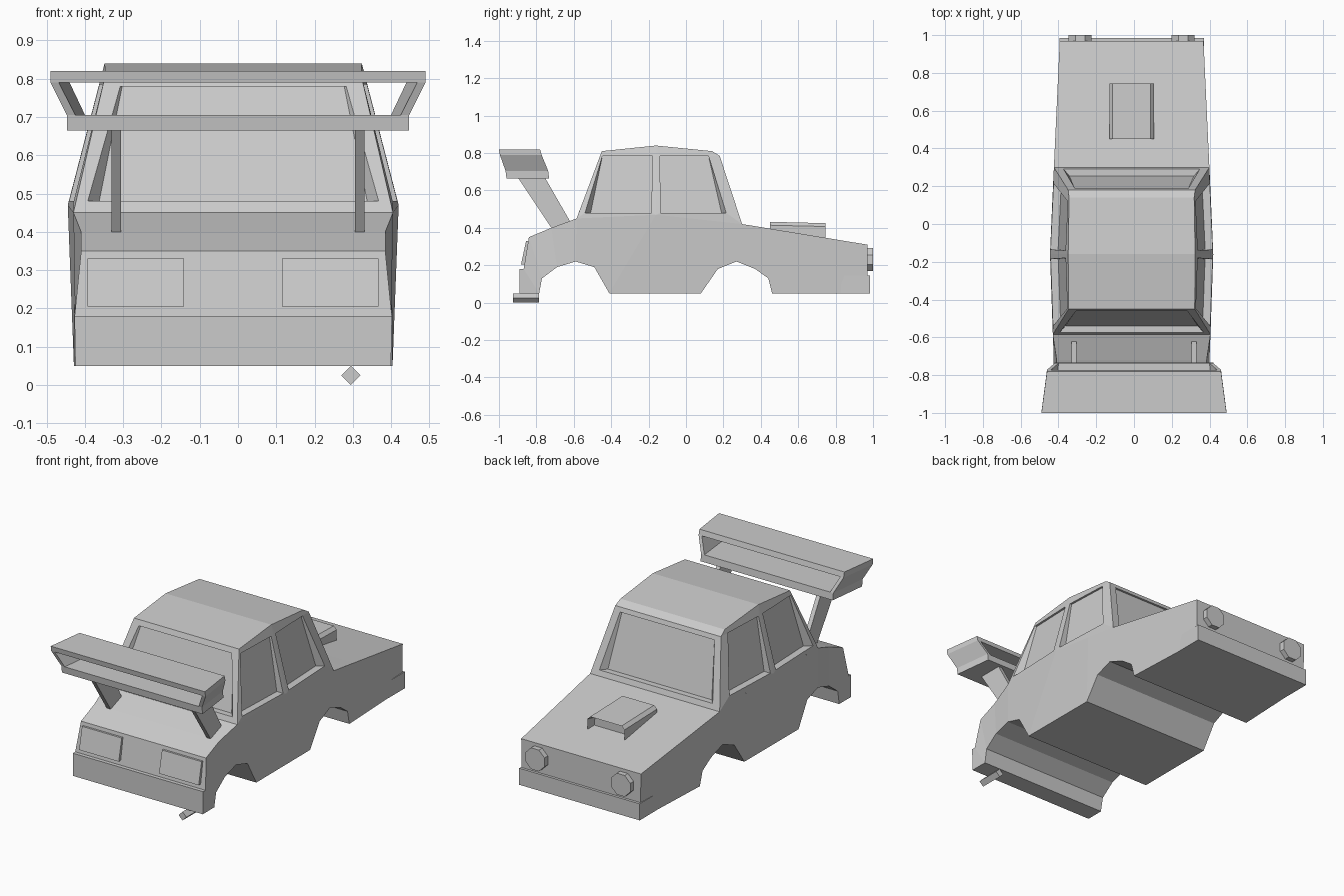
import bpy, bmesh, math
from mathutils import Vector

if "Cube" in bpy.data.objects:
    bpy.data.objects.remove(bpy.data.objects["Cube"])

CX = -0.0125  # body centre line


def finish(name, bm, dx=0.0):
    bmesh.ops.remove_doubles(bm, verts=bm.verts[:], dist=0.0004)
    bmesh.ops.recalc_face_normals(bm, faces=bm.faces[:])
    bmesh.ops.translate(bm, verts=bm.verts[:], vec=(dx, 0, 0))
    me = bpy.data.meshes.new(name)
    bm.to_mesh(me)
    bm.free()
    ob = bpy.data.objects.new(name, me)
    bpy.context.collection.objects.link(ob)
    return ob


def mesh(name, faces, dx=0.0):
    bm = bmesh.new()
    for f in faces:
        bm.faces.new([bm.verts.new(p) for p in f])
    return finish(name, bm, dx)


def loft(a, b):
    """Closed solid between two matching polygons."""
    n = len(a)
    return [a, b] + [[a[i], a[(i + 1) % n], b[(i + 1) % n], b[i]] for i in range(n)]


def half_width(y, z):
    table = [(-1, .012), (-.59, .015), (-.15, 0), (.3, .02), (.99, .05)]
    for (y0, b0), (y1, b1) in zip(table, table[1:]):
        if y <= y1:
            break
    bulge = b0 + (b1 - b0) * (y - y0) / (y1 - y0)
    if y < -.7 and z > .3:
        bulge += .02
    base = .4325 - .26 * (z - .47) if z > .47 else .4325 - .018 * (.47 - z)
    return base - bulge


def P(yz, s=1, d=0.0):
    return (s * (half_width(*yz) - d), yz[0], yz[1])


def framed(o, h, p):
    """Frame o around hole h, with a sunken pane p."""
    fs = [[o[0], o[1], h[1], h[0]], [o[1], o[2], h[2], h[1]],
          o[2:] + [h[3], h[2]], [o[-1], o[0], h[0], h[3]], p]
    return fs + [[h[i], h[(i + 1) % 4], p[(i + 1) % 4], p[i]] for i in range(4)]


# Lower body: stations of (bottom y, z), (top y, z), arches cut right through
st = [((-.89, .05), (-.89, .18)), ((-.785, .05), (-.868, .18)),
      ((-.77, .13), (-.84, .35)), ((-.69, .19), (-.72, .40)),
      ((-.59, .22), (-.585, .45)), ((-.49, .19), (-.4, .4587)),
      ((-.41, .05), (-.16, .47)), ((.08, .05), (.1, .442)),
      ((.17, .18), (.2, .431)), ((.27, .22), (.3, .42)),
      ((.37, .18), (.4, .404)), ((.44, .13), (.5, .387)),
      ((.46, .05), (.55, .379)), ((.97, .05), (.97, .31))]
F = []
for i, ((b0, t0), (b1, t1)) in enumerate(zip(st, st[1:])):
    F += [[P(b0, s), P(b1, s), P(t1, s), P(t0, s)] for s in (1, -1)]
    F.append([P(b0), P(b1), P(b1, -1), P(b0, -1)])
    if not 4 <= i <= 8:
        F.append([P(t0), P(t1), P(t1, -1), P(t0, -1)])
for b, t in (st[0], st[-1]):
    F.append([P(b), P(t), P(t, -1), P(b, -1)])

# Cabin: roof strips, side windows, windscreen and rear window
A, B, C = (-.585, .45), (-.16, .47), (.3, .42)
D, E, Fr, G = (-.45, .81), (-.16, .84), (.14, .81), (.18, .785)
for u, v in ((D, E), (E, Fr), (Fr, G)):
    F.append([P(u), P(v), P(v, -1), P(u, -1)])
sides = [([A, B, E, D], [(-.54, .48), (-.185, .48), (-.18, .785), (-.447, .785)], (0, .03)),
         ([B, C, G, Fr, E], [(-.135, .48), (.215, .48), (.12, .785), (-.14, .785)], (1, -.025))]
for s in (1, -1):
    for outer, hole, (k, shift) in sides:
        pane = [P(q, s, d) for q, d in zip(hole, (.04, .04, .012, .012))]
        pane[k] = (pane[k][0], pane[k][1] + shift, pane[k][2])
        F += framed([P(q, s) for q in outer], [P(q, s) for q in hole], pane)
for lo, hi, (wb, yb, zb), (wt, yt, zt), d in (
        (A, D, (.38, -.574, .48), (.295, -.461, .78), 1),
        (C, G, (.36, .290, .45), (.30, .188, .76), -1)):
    F += framed([P(lo, -1), P(lo), P(hi), P(hi, -1)],
                [(-wb, yb, zb), (wb, yb, zb), (wt, yt, zt), (-wt, yt, zt)],
                [(-wb + .03, yb + .035 * d, zb), (wb - .03, yb + .035 * d, zb),
                 (wt - .005, yt + .012 * d, zt), (-wt + .005, yt + .012 * d, zt)])
mesh("car_body", F, CX)

# Front bumper lip
mesh("front_bumper", loft(*[[(-w, y, .05), (w, y, .05), (w, y, .145), (-w, y, .145)]
                            for y, w in ((.83, half_width(.83, .1)), (.985, .383))]), CX)

# Bonnet scoop with a sunken mouth
bm = bmesh.new()


def scoop(y, zb, zt):
    return [(-.118, y, zb), (.118, y, zb), (.118, y, zt - .018),
            (.1, y, zt), (-.1, y, zt), (-.118, y, zt - .018)]


for f in loft(scoop(.45, .38, .432), scoop(.745, .34, .425)):
    bm.faces.new([bm.verts.new(p) for p in f])
bmesh.ops.remove_doubles(bm, verts=bm.verts[:], dist=.0004)
bmesh.ops.recalc_face_normals(bm, faces=bm.faces[:])
mouth = max(bm.faces, key=lambda f: f.calc_center_median().y)
bmesh.ops.inset_individual(bm, faces=[mouth], thickness=.014)
bmesh.ops.translate(bm, verts=mouth.verts[:], vec=(0, -.05, 0))
finish("bonnet_scoop", bm, CX)


# Headlights and exhaust: low-sided tubes along y
def tube(name, x, z, y0, y1, r, n, turn):
    ring = [(x + r * math.cos(turn + math.tau * i / n), z + r * math.sin(turn + math.tau * i / n))
            for i in range(n)]
    mesh(name, loft([(a, y0, b) for a, b in ring], [(a, y1, b) for a, b in ring]))


for s, side in ((1, "right"), (-1, "left")):
    tube("headlight_" + side, CX + s * .2725, .23, .96, 1.0, .066, 8, math.pi / 8)
    # Tail lamp panel on the sloping rear
    a, b = sorted((s * .128, s * .38))
    back = [(a, -.882, .205), (b, -.882, .205), (b, -.855, .33), (a, -.855, .33)]
    mesh("tail_lamp_" + side, loft(back, [(x, y + .03, z) for x, y, z in back]), CX)
    # Wing strut
    prof = [(-.9, .67), (-.755, .67), (-.62, .435), (-.72, .40)]
    mesh("wing_strut_" + side, loft(*[[(s * x, y, z) for y, z in prof] for x in (.305, .33)]))
tube("exhaust_pipe", .295, .025, -.925, -.785, .025, 4, 0)

# Rear wing: upper and lower blades joined by slanted end plates
yb = {.82: -1.0, .79: -.995, .705: -.965, .665: -.96}
yf = {.82: -.78, .79: -.772, .705: -.737, .665: -.732}


def blade(corners):
    return loft([(x, yb[z], z) for x, z in corners],
                [(x * .94, yf[z], z) for x, z in corners])


mesh("wing_upper_blade", blade([(-.49, .79), (.49, .79), (.49, .82), (-.49, .82)]))
mesh("wing_lower_blade", blade([(-.447, .665), (.447, .665), (.447, .705), (-.447, .705)]))
for s, side in ((1, "right"), (-1, "left")):
    mesh("wing_end_plate_" + side,
         blade([(s * .447, .705), (s * .49, .79), (s * .468, .79), (s * .425, .705)]))
